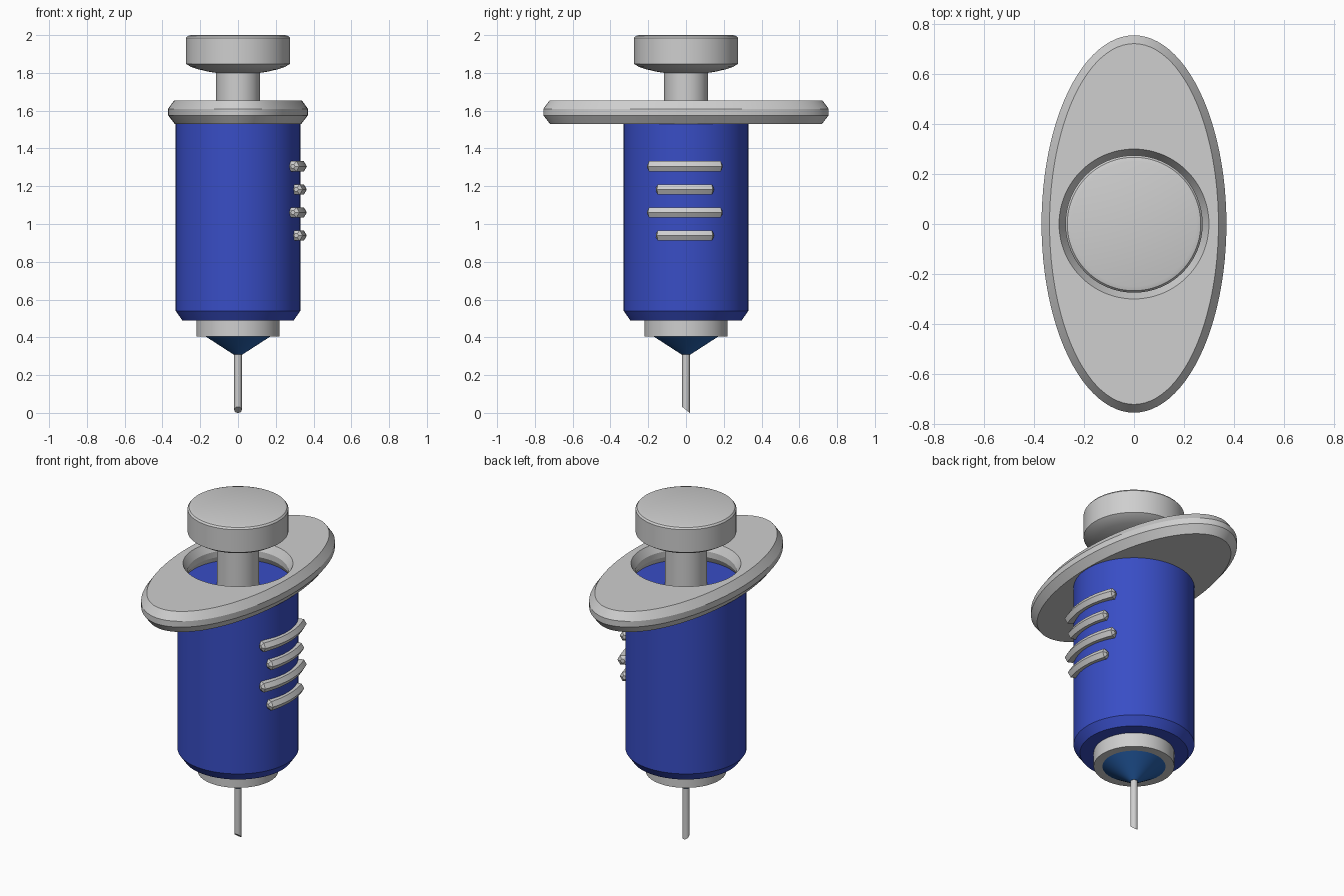
import bpy, bmesh
from math import sin, cos, pi, radians, asin
from mathutils import Vector

cube = bpy.data.objects.get("Cube")
if cube:
    bpy.data.objects.remove(cube, do_unlink=True)


def material(name, colour):
    m = bpy.data.materials.new(name)
    m.use_nodes = True
    m.diffuse_color = (*colour, 1)
    bsdf = next(n for n in m.node_tree.nodes if n.type == 'BSDF_PRINCIPLED')
    bsdf.inputs["Base Color"].default_value = (*colour, 1)
    return m


grey = material("light grey", (0.62, 0.62, 0.62))
blue = material("royal blue", (0.04, 0.075, 0.56))
teal = material("deep blue", (0.02, 0.12, 0.42))


def skin(name, rings, mat, closed=False, angle=28):
    """Bridge equal rings of points; cap the ends unless the loft is closed."""
    bm = bmesh.new()
    loops = [[bm.verts.new(p) for p in ring] for ring in rings]
    pairs = list(zip(loops, loops[1:]))
    if closed:
        pairs.append((loops[-1], loops[0]))
    else:
        bm.faces.new(loops[0])
        bm.faces.new(loops[-1])
    n = len(loops[0])
    for a, b in pairs:
        for i in range(n):
            j = (i + 1) % n
            bm.faces.new((a[i], a[j], b[j], b[i]))
    bmesh.ops.recalc_face_normals(bm, faces=bm.faces[:])
    mesh = bpy.data.meshes.new(name)
    bm.to_mesh(mesh)
    bm.free()
    mesh.materials.append(mat)
    obj = bpy.data.objects.new(name, mesh)
    bpy.context.collection.objects.link(obj)
    bpy.ops.object.select_all(action='DESELECT')
    obj.select_set(True)
    bpy.context.view_layer.objects.active = obj
    bpy.ops.object.shade_smooth_by_angle(angle=radians(angle))
    return obj


def ellipse(rx, ry, z, n=96):
    return [Vector((rx * cos(2 * pi * i / n), ry * sin(2 * pi * i / n), z)) for i in range(n)]


def lathe(name, profile, mat, n=96):
    return skin(name, [ellipse(r, r, z, n) for r, z in profile], mat)


# Barrel, collar and nozzle
lathe("barrel", [(0.295, 0.49), (0.33, 0.54), (0.33, 1.54)], blue)
lathe("collar", [(0.22, 0.405), (0.22, 0.495)], grey)
lathe("nozzle", [(0.025, 0.31), (0.175, 0.407)], teal)

# Needle with a slanted tip facing the front
needle = lathe("needle", [(0.02, 0), (0.02, 0.33)], grey, 24)
for v in needle.data.vertices:
    if v.co.z < 0.1:
        v.co.z = 0.016 - 0.8 * v.co.y

# Oval finger flange with a round hole, bevelled on both rims
low, mid_low, mid_high, high = 1.53, 1.575, 1.61, 1.655
skin("finger_flange", [
    ellipse(0.335, 0.72, low), ellipse(0.37, 0.755, mid_low),
    ellipse(0.37, 0.755, mid_high), ellipse(0.338, 0.722, high),
    ellipse(0.30, 0.30, high), ellipse(0.275, 0.275, mid_high),
    ellipse(0.275, 0.275, mid_low), ellipse(0.30, 0.30, low)], grey, closed=True)

# Plunger rod and thumb knob
lathe("plunger_rod", [(0.116, 1.53), (0.116, 1.82)], grey)
lathe("thumb_knob", [(0.115, 1.80), (0.16, 1.807), (0.21, 1.819), (0.25, 1.832),
                     (0.275, 1.848), (0.275, 1.985), (0.267, 1.995), (0.25, 2.0)], grey)


# Curved grip ridges on the left side, alternating long and short
def grip(name, z, half):
    bend, centre, size, steps = 0.464, -0.131, 0.0315, 16
    limit = asin(half / bend)
    stations = [(-limit, 0.4)]
    inner = limit * (1 - 0.012 / half)
    stations += [(inner * (2 * i / steps - 1), 1) for i in range(steps + 1)]
    stations.append((limit, 0.4))
    rings = []
    for a, scale in stations:
        out = Vector((cos(a), sin(a), 0))
        middle = Vector((centre, -0.006, z)) + out * bend
        rings.append([middle + size * scale * (out * cos(k * pi / 3) + Vector((0, 0, sin(k * pi / 3))))
                      for k in range(6)])
    skin(name, rings, grey)


for i in range(4):
    grip(f"grip_ridge_{i + 1}", 1.305 - 0.122 * i, 0.15 if i % 2 else 0.195)
